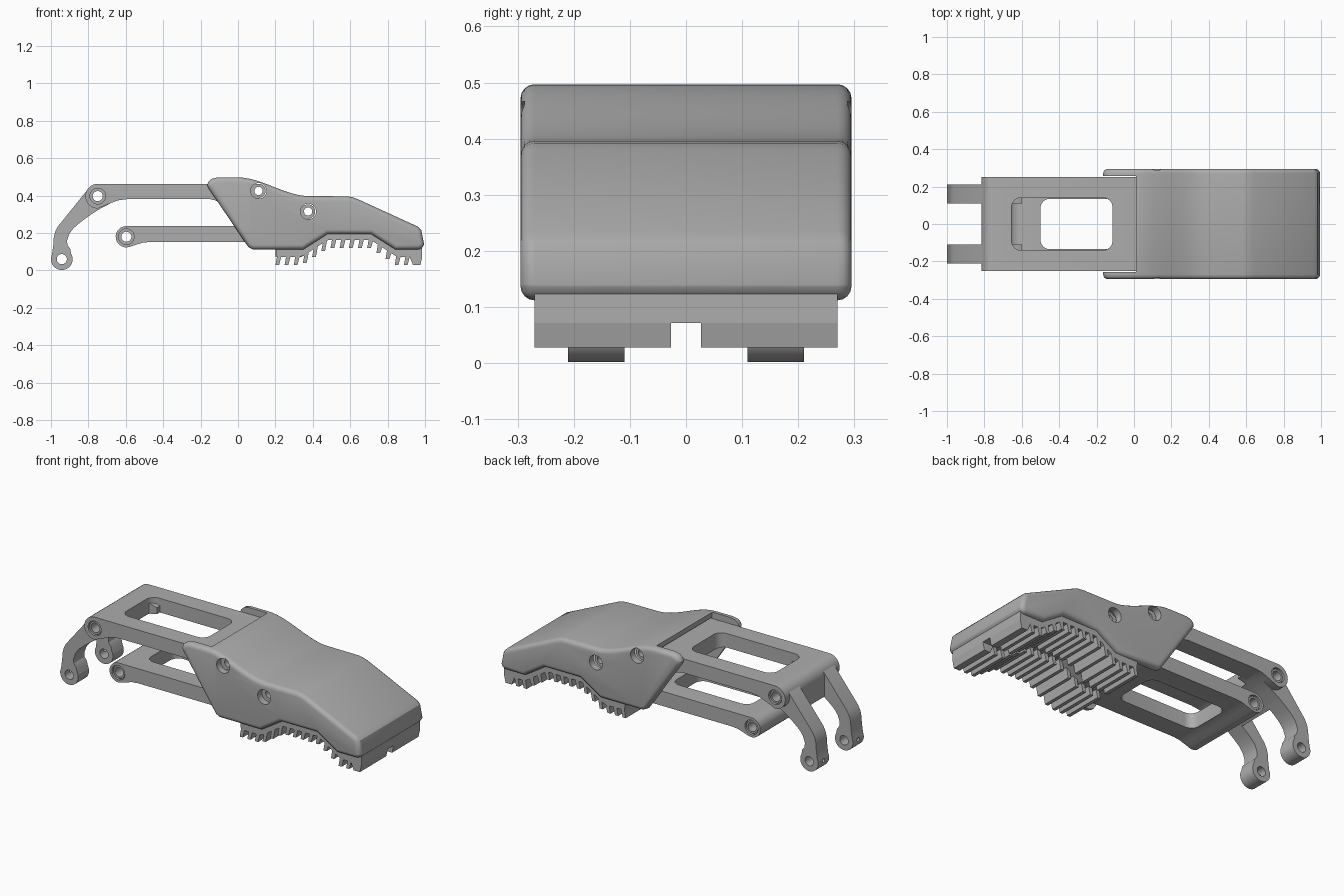
import bpy, bmesh, math
from mathutils import Vector

cube = bpy.data.objects.get("Cube")
if cube:
    bpy.data.objects.remove(cube, do_unlink=True)

grey = bpy.data.materials.new("machined grey")
grey.use_nodes = True
grey.diffuse_color = (0.42, 0.42, 0.42, 1)
grey.node_tree.nodes["Principled BSDF"].inputs["Base Color"].default_value = grey.diffuse_color


def prism(name, pts, lo, hi, axis="Y"):
    """Extrude a closed profile between lo and hi along an axis."""
    place = {"X": lambda a, b, d: (d, a, b),
             "Y": lambda a, b, d: (a, d, b),
             "Z": lambda a, b, d: (a, b, d)}[axis]
    bm = bmesh.new()
    face = bm.faces.new([bm.verts.new(place(a, b, lo)) for a, b in pts])
    ext = bmesh.ops.extrude_face_region(bm, geom=[face])
    verts = [g for g in ext["geom"] if isinstance(g, bmesh.types.BMVert)]
    bmesh.ops.translate(bm, verts=verts, vec=Vector(place(0, 0, hi - lo)))
    bmesh.ops.recalc_face_normals(bm, faces=bm.faces)
    mesh = bpy.data.meshes.new(name)
    bm.to_mesh(mesh)
    bm.free()
    obj = bpy.data.objects.new(name, mesh)
    bpy.context.collection.objects.link(obj)
    mesh.materials.append(grey)
    return obj


def arc(c, r, a0, a1, n=14):
    return [(c[0] + r * math.cos(math.radians(a0 + (a1 - a0) * i / n)),
             c[1] + r * math.sin(math.radians(a0 + (a1 - a0) * i / n))) for i in range(n + 1)]


def circle(c, r, n=28):
    return arc(c, r, 0, 360, n)[:-1]


def rounded_rect(x0, x1, y, r):
    return (arc((x1 - r, y - r), r, 0, 90, 6) + arc((x0 + r, y - r), r, 90, 180, 6)
            + arc((x0 + r, r - y), r, 180, 270, 6) + arc((x1 - r, r - y), r, 270, 360, 6))


def activate(obj):
    bpy.ops.object.select_all(action="DESELECT")
    obj.select_set(True)
    bpy.context.view_layer.objects.active = obj


def apply(obj, kind, **settings):
    mod = obj.modifiers.new(kind.title(), kind)
    for key, value in settings.items():
        setattr(mod, key, value)
    activate(obj)
    bpy.ops.object.modifier_apply(modifier=mod.name)


def cut(obj, pts, lo, hi, axis="Y"):
    tool = prism("cutter", pts, lo, hi, axis)
    tool.hide_render = True
    apply(obj, "BOOLEAN", operation="DIFFERENCE", solver="EXACT", object=tool)
    bpy.data.objects.remove(tool, do_unlink=True)


def smooth(obj):
    activate(obj)
    bpy.ops.object.shade_smooth_by_angle(angle=math.radians(32))


UPPER, LOWER, FOOT = (-0.75, 0.397), (-0.597, 0.18), (-0.942, 0.06)
PIN_A, PIN_B = (0.11, 0.425), (0.375, 0.315)
HALF = 0.25

# Housing: contoured shell with softened rims
crest = []
for i in range(15):
    t = i / 14
    crest.append((0.38 * t, 0.497 - 0.1 * t * t * (3 - 2 * t)))
shell = ([(-0.155, 0.435), (-0.165, 0.455), (-0.158, 0.475), (-0.14, 0.49), (-0.11, 0.497)]
         + crest + [(0.58, 0.396), (0.61, 0.392), (0.64, 0.381), (0.96, 0.235), (0.98, 0.215),
                    (0.995, 0.14), (0.985, 0.112), (0.84, 0.112), (0.71, 0.195),
                    (0.48, 0.195), (0.35, 0.112), (0.08, 0.112), (0.055, 0.125)])
housing = prism("housing", shell, -0.295, 0.295)
apply(housing, "BEVEL", width=0.025, segments=4, limit_method="ANGLE",
      angle_limit=math.radians(65), use_clamp_overlap=False)
# Cavity that receives both links, open at the back and top
cut(housing, [(-0.3, 0.6), (0.01, 0.6), (0.01, 0.468), (0.1, 0.466), (0.17, 0.43),
              (0.25, 0.39), (0.55, 0.365), (0.5, 0.27), (0.3, 0.21), (0.21, 0.17),
              (0.21, 0), (-0.3, 0)], -0.256, 0.256)
for pin in (PIN_A, PIN_B):
    cut(housing, circle(pin, 0.042), -0.4, 0.4)
smooth(housing)

# Upper link: plate with a window and curved web
upper_pts = (arc(UPPER, 0.066, 90, 270) + [(-0.68, 0.36), (-0.64, 0.375), (-0.59, 0.381),
             (-0.15, 0.381), (-0.12, 0.374), (-0.08, 0.352), (-0.04, 0.345), (0.04, 0.36)]
             + arc(PIN_A, 0.038, -60, 90, 8))
upper = prism("upper_link", upper_pts, -HALF, HALF)
cut(upper, rounded_rect(-0.655, -0.115, 0.14, 0.05), 0.2, 0.6, "Z")

# Lower link: plate that rises to its pin inside the housing
lower_pts = (arc(LOWER, 0.057, 90, 290) + [(-0.545, 0.137), (-0.51, 0.148), (-0.47, 0.152),
             (0.1, 0.152), (0.16, 0.17)]
             + arc(PIN_B, 0.038, -65, 110, 8) + [(0.12, 0.237)])
lower = prism("lower_link", lower_pts, -HALF, HALF)
cut(lower, rounded_rect(-0.5, 0.0, 0.135, 0.05), 0.05, 0.5, "Z")

# Hooked arms with round feet, joined by a short web under the plate
inner = [(-0.897, 0.115), (-0.912, 0.135), (-0.914, 0.16), (-0.902, 0.195), (-0.88, 0.225),
         (-0.845, 0.255), (-0.79, 0.296), (-0.74, 0.328), (-0.66, 0.37), (-0.6, 0.383)]
arm_pts = ([(-0.75, 0.462), (-0.778, 0.455), (-0.8, 0.437), (-0.963, 0.235), (-0.978, 0.205),
            (-0.985, 0.175), (-0.987, 0.14)] + arc(FOOT, 0.058, 155, 390, 22)
           + inner + [(-0.6, 0.42)])
arms = []
for side, (lo, hi) in {"left": (0.11, 0.21), "right": (-0.21, -0.11)}.items():
    arm = prism(side + "_hook_arm", arm_pts, lo, hi)
    cut(arm, circle(FOOT, 0.027), -0.4, 0.4)
    cut(arm, circle(((lo + hi) / 2, FOOT[1]), 0.011, 14), -1.1, -0.94, "X")
    arms.append(arm)
web = prism("arm_web", [(-0.815, 0.4), (-0.815, 0.28)] + inner[6:] + [(-0.66, 0.4)], -0.209, 0.209)
cut(web, rounded_rect(-0.655, -0.115, 0.14, 0.05), 0.2, 0.6, "Z")

# Pivot bores, counterbores and bearing sleeves
for obj in [upper, web] + arms:
    cut(obj, circle(UPPER, 0.036), -0.4, 0.4)
cut(lower, circle(LOWER, 0.036), -0.4, 0.4)
cut(upper, circle(PIN_A, 0.022), -0.4, 0.4)
cut(lower, circle(PIN_B, 0.022), -0.4, 0.4)
for name, link, pivot in (("upper", upper, UPPER), ("lower", lower, LOWER)):
    for lo, hi in ((0.235, 0.3), (-0.3, -0.235)):
        cut(link, circle(pivot, 0.042), lo, hi)
    sleeve = prism(name + "_sleeve", circle(pivot, 0.037), -0.243, 0.243)
    cut(sleeve, circle(pivot, 0.027), -0.4, 0.4)
    smooth(sleeve)
for obj in [upper, lower, web] + arms:
    smooth(obj)

# Grip pad: slanted teeth follow an arched root line, split along the middle
ROOT = [(0.2, 0.072), (0.34, 0.072), (0.48, 0.163), (0.71, 0.163), (0.85, 0.072), (0.985, 0.072)]


def root_z(x):
    for (x0, z0), (x1, z1) in zip(ROOT, ROOT[1:]):
        if x <= x1:
            return z0 + (z1 - z0) * (x - x0) / (x1 - x0)
    return ROOT[-1][1]


top = [(x, z + 0.065) for x, z in reversed(ROOT)]
teeth = []
count = 16
pitch = 0.785 / count
for i in range(count):
    x = 0.2 + pitch * i
    tip = root_z(x + 0.012) - 0.044
    teeth += [(x + 0.008, root_z(x + 0.008)), (x, tip), (x + 0.02, tip),
              (x + 0.031, root_z(x + 0.031))]
teeth += [(0.962, 0.072), (0.954, 0.028), (0.975, 0.028), (0.985, 0.072)]
teeth = [p for p in teeth if not 0.94 < p[0] < 0.954] + []
prism("left_grip_pad", teeth + top, 0.027, 0.27)
prism("right_grip_pad", teeth + top, -0.27, -0.027)
prism("middle_grip_web", ROOT + top, -0.027, 0.027)
